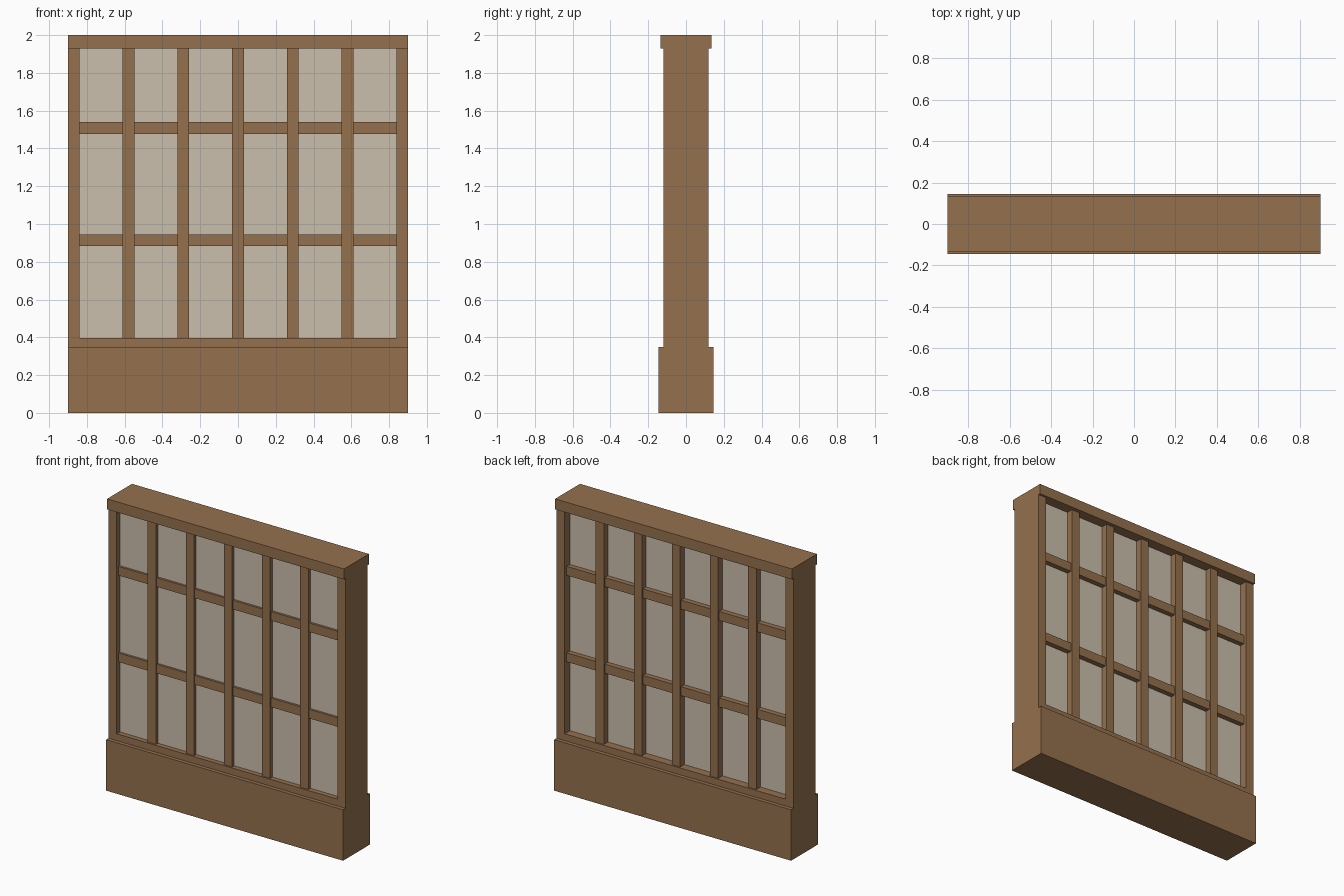
import bpy

if "Cube" in bpy.data.objects:
    bpy.data.objects.remove(bpy.data.objects["Cube"])

def material(name, rgb):
    m = bpy.data.materials.new(name)
    m.diffuse_color = (*rgb, 1.0)
    m.use_nodes = True
    m.node_tree.nodes["Principled BSDF"].inputs["Base Color"].default_value = m.diffuse_color
    return m

wood = material("brown wood", (0.300, 0.165, 0.077))
paper = material("pale panel", (0.597, 0.518, 0.413))

def box(name, x, y, z, mat):
    """Box from (min, max) ranges along each axis."""
    bpy.ops.mesh.primitive_cube_add(
        size=1, location=[(r[0] + r[1]) / 2 for r in (x, y, z)])
    ob = bpy.context.object
    ob.name = name
    ob.scale = [r[1] - r[0] for r in (x, y, z)]
    bpy.ops.object.transform_apply(location=False, rotation=False, scale=True)
    ob.data.materials.append(mat)
    return ob

HALF_W, INNER = 0.9, 0.838
BASE_TOP, RAIL_TOP, CAP_BOTTOM = 0.35, 0.397, 1.928
BAR = 0.062

# solid base and overhanging cap
box("base", (-HALF_W, HALF_W), (-0.145, 0.145), (0, BASE_TOP), wood)
box("cap", (-HALF_W, HALF_W), (-0.135, 0.135), (CAP_BOTTOM, 2.0), wood)

# side posts and bottom rail
for side, a, b in (("left", -HALF_W, -INNER), ("right", INNER, HALF_W)):
    box(side + "_post", (a, b), (-0.119, 0.119), (BASE_TOP, CAP_BOTTOM), wood)
box("bottom_rail", (-INNER, INNER), (-0.119, 0.119), (BASE_TOP, RAIL_TOP), wood)

# pale infill panel
box("panel", (-INNER, INNER), (-0.085, 0.063), (RAIL_TOP, CAP_BOTTOM), paper)

# vertical lattice bars
step = (2 * INNER + BAR) / 6
for i in range(-2, 3):
    c = i * step
    box(f"vertical_bar_{i + 3}", (c - BAR / 2, c + BAR / 2), (-0.108, 0.108),
        (RAIL_TOP, CAP_BOTTOM), wood)

# horizontal lattice bars, slightly shallower
for i, c in enumerate((0.914, 1.508)):
    box(f"horizontal_bar_{i + 1}", (-INNER, INNER), (-0.1, 0.098),
        (c - BAR / 2, c + BAR / 2), wood)
